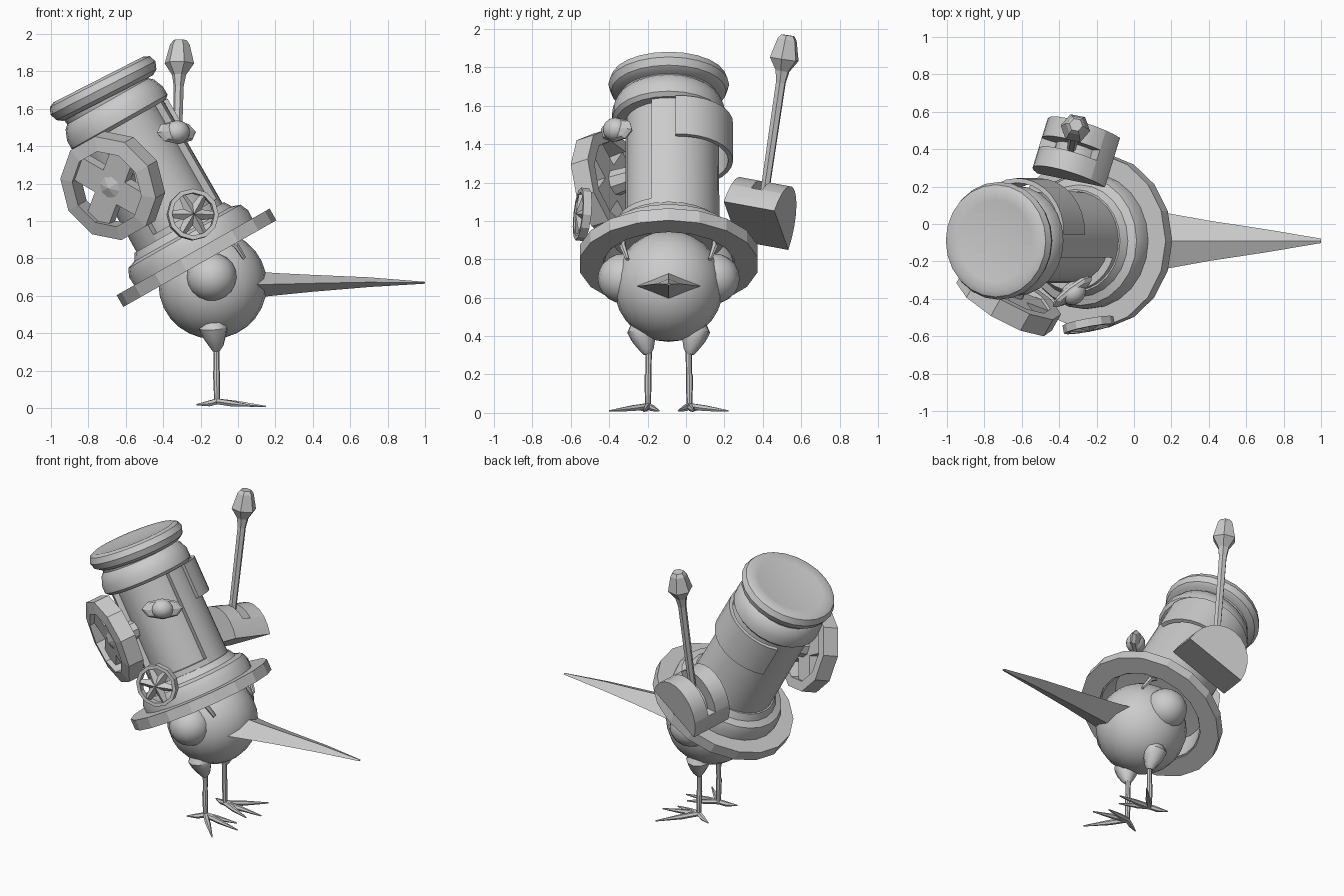
import bpy, bmesh
from math import radians, sin, cos, pi
from mathutils import Matrix, Vector

if "Cube" in bpy.data.objects:
    bpy.data.objects.remove(bpy.data.objects["Cube"])

grey = bpy.data.materials.new("plain grey")
grey.use_nodes = True
grey.diffuse_color = (0.6, 0.6, 0.6, 1)
grey.node_tree.nodes["Principled BSDF"].inputs["Base Color"].default_value = (0.6, 0.6, 0.6, 1)

MID = -0.09                                   # symmetry plane of the bird
TILT = Matrix.Rotation(radians(-29.5), 4, 'Y')
HAT = Matrix.Translation((-0.22, MID, 0.80)) @ TILT


def finish(name, bm, matrix=Matrix(), smooth=35):
    bmesh.ops.remove_doubles(bm, verts=bm.verts, dist=0.0002)
    bm.transform(matrix)
    bmesh.ops.recalc_face_normals(bm, faces=bm.faces)
    mesh = bpy.data.meshes.new(name)
    bm.to_mesh(mesh)
    bm.free()
    mesh.materials.append(grey)
    ob = bpy.data.objects.new(name, mesh)
    bpy.context.collection.objects.link(ob)
    if smooth:
        bpy.ops.object.select_all(action='DESELECT')
        bpy.context.view_layer.objects.active = ob
        ob.select_set(True)
        bpy.ops.object.shade_smooth_by_angle(angle=radians(smooth))


def lathe(name, profile, segs, matrix=Matrix(), start=0, sweep=360, smooth=35):
    """Turn a closed (radius, height) outline about z, fully or in part."""
    bm = bmesh.new()
    full = sweep == 360
    rings = []
    for i in range(segs if full else segs + 1):
        a = radians(start + sweep * i / segs)
        rings.append([bm.verts.new((r * cos(a), r * sin(a), h)) for r, h in profile])
    n = len(profile)
    for i in range(segs):
        a, b = rings[i], rings[(i + 1) % len(rings)]
        for j in range(n):
            k = (j + 1) % n
            if profile[j][0] or profile[k][0]:
                bm.faces.new((a[j], a[k], b[k], b[j]))
    if not full:
        bm.faces.new(rings[0])
        bm.faces.new(rings[-1])
    finish(name, bm, matrix, smooth)


def limb(name, path, radii, segs=8, matrix=Matrix(), smooth=40):
    """Loft rings along a path, all square to its overall direction."""
    bm = bmesh.new()
    path = [Vector(p) for p in path]
    turn = (path[-1] - path[0]).to_track_quat('Z', 'Y')
    rings = [[bm.verts.new(p + turn @ Vector((r * cos(2 * pi * i / segs), r * sin(2 * pi * i / segs), 0)))
              for i in range(segs)] for p, r in zip(path, radii)]
    for a, b in zip(rings, rings[1:]):
        for i in range(segs):
            k = (i + 1) % segs
            bm.faces.new((a[i], a[k], b[k], b[i]))
    bm.faces.new(rings[0])
    bm.faces.new(rings[-1])
    finish(name, bm, matrix, smooth)


def ball(name, centre, size, matrix=Matrix(), u=16, v=10, smooth=60):
    bm = bmesh.new()
    bmesh.ops.create_uvsphere(bm, u_segments=u, v_segments=v, radius=1)
    finish(name, bm, matrix @ Matrix.Translation(centre) @ Matrix.Diagonal((*size, 1)), smooth)


def box(name, centre, size, matrix):
    bm = bmesh.new()
    bmesh.ops.create_cube(bm, size=1)
    finish(name, bm, matrix @ Matrix.Translation(centre) @ Matrix.Diagonal((*size, 1)), 0)


def mount(angle, dist, height):
    """Frame on the hat's side: z points outward, y up along the hat."""
    a = radians(angle)
    out, up = Vector((cos(a), sin(a), 0)), Vector((0, 0, 1))
    m = Matrix((up.cross(out), up, out)).transposed().to_4x4()
    return HAT @ Matrix.Translation(out * dist + up * height) @ m


# Bird body and beak
ball("body", (-0.135, MID, 0.66), (0.29, 0.285, 0.29), u=20, v=14)
limb("beak", [(0.05, 0, 0.66), (0.2, 0, 0.662), (0.4, 0, 0.667), (0.7, 0, 0.673), (1.0, 0, 0.67)],
     [0.074, 0.06, 0.045, 0.026, 0.005], 4,
     Matrix.Translation((0, MID, 0)) @ Matrix.Diagonal((1, 2.4, 1, 1)), smooth=20)

# Paired parts of the bird
for side, s in (("right", -1), ("left", 1)):
    def at(x, y, z):
        return (x, MID + s * y, z)
    ball(side + "_eye", at(-0.14, 0.235, 0.70), (0.135, 0.135, 0.13))
    limb(side + "_eyebrow", [at(-0.06, 0.235, 0.89), at(-0.01, 0.24, 0.87), at(0.035, 0.215, 0.80)],
         [0.012, 0.017, 0.011], 6)
    limb(side + "_thigh", [at(-0.13, 0.14, 0.49), at(-0.13, 0.14, 0.43), at(-0.125, 0.13, 0.38),
                           at(-0.115, 0.115, 0.33), at(-0.115, 0.11, 0.305)],
         [0.05, 0.078, 0.062, 0.038, 0.02], 10)
    limb(side + "_shin", [at(-0.115, 0.105, 0.34), at(-0.115, 0.105, 0.21), at(-0.115, 0.108, 0.19),
                          at(-0.112, 0.108, 0.03)], [0.018, 0.015, 0.019, 0.015], 8)
    toes = ((0.15, 0.13, 0.008), (0.08, 0.31, 0.01), (0.09, 0.05, 0.01), (-0.22, 0.16, 0.018))
    for i, (x, y, z) in enumerate(toes):
        limb(f"{side}_toe_{i + 1}", [at(-0.112, 0.108, 0.036), at(-0.112 + (x + 0.112) * 0.4,
             0.108 + (y - 0.108) * 0.4, 0.024), at(x, y, z)], [0.017, 0.017, 0.004], 6)

# Hat: brim with hollow underside, core and rim
lathe("brim", [(0.345, -0.032), (0.47, -0.032), (0.47, 0.04), (0.345, 0.04)], 18, HAT, smooth=0)
lathe("hat_base", [(0.36, -0.02), (0.365, 0.09), (0.345, 0.135), (0.30, 0.15), (0.275, 0.19), (0, 0.19),
                   (0, 0.14), (0.30, 0.13), (0.335, -0.02)], 24, HAT)
lathe("barrel_core", [(0, 0.15), (0.225, 0.15), (0.225, 0.9), (0, 0.9)], 24, HAT)
lathe("barrel_shell", [(0.21, 0.17), (0.265, 0.17), (0.26, 0.85), (0.21, 0.85)], 24, HAT,
      start=-20, sweep=258)
lathe("barrel_sill", [(0.21, 0.17), (0.265, 0.17), (0.265, 0.225), (0.21, 0.225)], 10, HAT,
      start=-122, sweep=102)
lathe("upper_ring", [(0, 0.82), (0.275, 0.82), (0.295, 0.84), (0.294, 0.89), (0.272, 0.945),
                     (0.25, 0.965), (0.255, 1.0), (0, 1.0)], 24, HAT)
lathe("cap", [(0, -0.06), (0.27, -0.06), (0.30, -0.04), (0.315, 0), (0.30, 0.038), (0.27, 0.052),
              (0.22, 0.045), (0, 0.03)], 24,
      HAT @ Matrix.Translation((0.012, 0, 1.04)) @ Matrix.Rotation(radians(2.5), 4, 'Y'))

# Curved patch wrapped round the far side of the barrel
lathe("side_patch", [(0.26, 0.59), (0.285, 0.59), (0.285, 0.82), (0.26, 0.82)], 12,
      HAT @ Matrix.Translation((0, 0.05, 0)), start=-3, sweep=142)

# Large spoked wheel
wheel = mount(-123, 0.375, 0.56)
lathe("wheel_rim", [(0.225, -0.06), (0.29, -0.06), (0.29, 0.045), (0.21, 0.06)], 10, wheel, smooth=0)
lathe("wheel_hub", [(0, -0.17), (0.06, -0.17), (0.075, 0.02), (0, 0.045)], 8, wheel, smooth=0)
for i in range(4):
    spin = wheel @ Matrix.Rotation(radians(35 + 90 * i), 4, 'Z')
    box(f"wheel_spoke_{i + 1}", (0.13, 0, -0.01), (0.22, 0.14, 0.07), spin)

# Small star wheel
star = mount(-78, 0.46, 0.215)
lathe("star_ring", [(0.115, -0.022), (0.138, -0.022), (0.138, 0.022), (0.115, 0.022)], 12, star, smooth=0)
for i in range(6):
    d = Vector((cos(pi * i / 3 + pi / 6), sin(pi * i / 3 + pi / 6), 0))
    limb(f"star_spoke_{i + 1}", [d * 0.005, d * 0.12], [0.036, 0.018], 4, star, smooth=0)

# Knob in a lens-shaped plate in front of the window
knob = mount(-49, 0.36, 0.64) @ Matrix.Rotation(radians(-22), 4, 'Z')
ball("knob", (0, 0, 0.01), (0.07, 0.062, 0.06), knob)
ball("knob_plate", (0, 0, 0), (0.132, 0.066, 0.035), knob, u=8, v=6, smooth=0)

# Half-round housing, slotted across the top only
housing = (Matrix.Translation((-0.295, 0.365, 0.975)) @ TILT @ Matrix.Rotation(radians(-10), 4, 'Z')
           @ Matrix.Rotation(radians(73), 4, 'X') @ Matrix.Diagonal((1, 1.15, 1, 1)))
plain = [(0, -0.14), (0.21, -0.14), (0.21, 0.14), (0, 0.14)]
slotted = plain[:2] + [(0.21, -0.03), (0.13, -0.03), (0.13, 0.03), (0.21, 0.03)] + plain[2:]
for name, outline, start, sweep, segs in (("front", plain, 0, 30, 2), ("middle", slotted, 30, 120, 8),
                                          ("back", plain, 150, 30, 2)):
    lathe("lever_housing_" + name, outline, segs, housing, start, sweep, smooth=30)

# Lever with a faceted grip
base, tip = Vector((-0.335, 0.40, 1.08)), Vector((-0.31, 0.53, 1.967))
limb("lever", [base.lerp(tip, t) for t in (0, 0.72, 0.79, 0.86, 0.975, 1)],
     [0.024, 0.027, 0.038, 0.08, 0.053, 0.036], 6, smooth=0)
